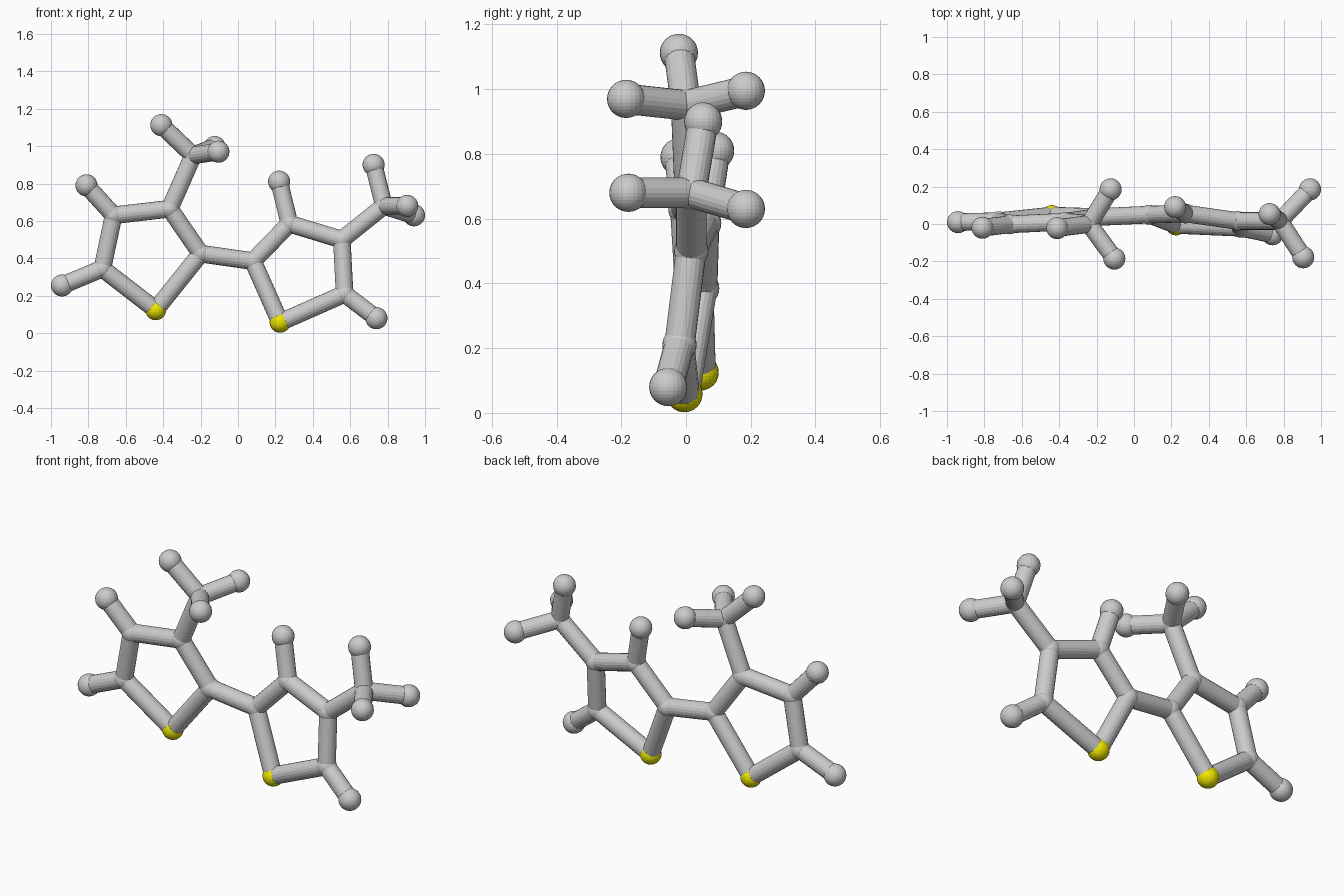
import bpy
from mathutils import Vector

if "Cube" in bpy.data.objects:
    bpy.data.objects.remove(bpy.data.objects["Cube"])

BOND_R = 0.047
RADII = {"carbon": 0.053, "sulfur": 0.056, "hydrogen": 0.059}

yellow = bpy.data.materials.new("yellow")
yellow.diffuse_color = (0.85, 0.8, 0.0, 1)
yellow.use_nodes = True
yellow.node_tree.nodes["Principled BSDF"].inputs["Base Color"].default_value = yellow.diffuse_color

# Each half: ring joints (sulfur first), methyl centre, outer balls
halves = {
    "left": {
        "ring": [(-.44, .045, .125), (-.20, .037, .425), (-.365, .012, .665),
                 (-.665, -.002, .63), (-.725, .015, .345)],
        "methyl": (2, (-.24, 0, .95),
                   [(-.41, -.022, 1.112), (-.125, .185, .995), (-.105, -.185, .97)]),
        "hydrogens": [(3, (-.81, -.02, .79)), (4, (-.941, .01, .255))],
    },
    "right": {
        "ring": [(.225, -.005, .058), (.08, .05, .385), (.275, .056, .585),
                 (.555, .016, .50), (.57, -.02, .21)],
        "methyl": (3, (.78, .016, .68),
                   [(.725, .053, .90), (.905, -.178, .68), (.941, .185, .63)]),
        "hydrogens": [(2, (.22, .09, .81)), (4, (.74, -.055, .08))],
    },
}


def ball(name, kind, p):
    bpy.ops.mesh.primitive_uv_sphere_add(segments=24, ring_count=16,
                                         radius=RADII[kind], location=p)
    o = bpy.context.object
    o.name = name
    if kind == "sulfur":
        o.data.materials.append(yellow)


def bond(name, a, b):
    a, b = Vector(a), Vector(b)
    d = b - a
    bpy.ops.mesh.primitive_cylinder_add(vertices=20, radius=BOND_R,
                                        depth=d.length, location=(a + b) / 2)
    o = bpy.context.object
    o.name = name
    o.rotation_euler = d.to_track_quat('Z', 'Y').to_euler()


for side, half in halves.items():
    # five-sided ring
    ring = half["ring"]
    for i, p in enumerate(ring):
        kind = "carbon" if i else "sulfur"
        ball(f"{side}_ring_{kind}_{i}", kind, p)
        bond(f"{side}_ring_bond_{i}", p, ring[(i + 1) % 5])

    # single hydrogens on the ring
    for i, p in half["hydrogens"]:
        ball(f"{side}_hydrogen_{i}", "hydrogen", p)
        bond(f"{side}_hydrogen_bond_{i}", ring[i], p)

    # methyl group
    i, centre, tips = half["methyl"]
    ball(f"{side}_methyl_carbon", "carbon", centre)
    bond(f"{side}_methyl_stem", ring[i], centre)
    for k, p in enumerate(tips):
        ball(f"{side}_methyl_hydrogen_{k}", "hydrogen", p)
        bond(f"{side}_methyl_bond_{k}", centre, p)

# link between the rings
bond("ring_link_bond", halves["left"]["ring"][1], halves["right"]["ring"][1])
